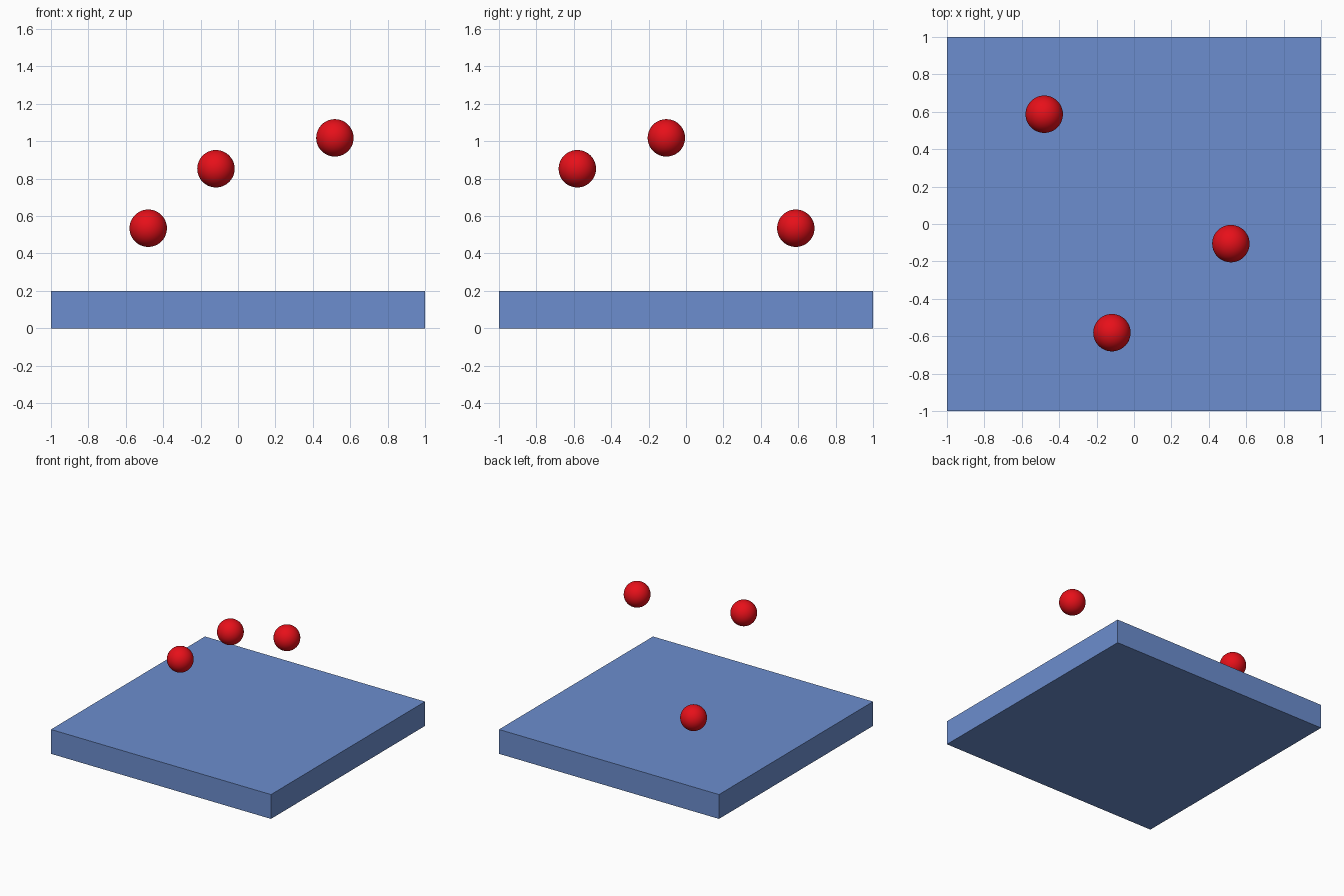
import bpy

if "Cube" in bpy.data.objects:
    bpy.data.objects.remove(bpy.data.objects["Cube"])


def material(name, color):
    mat = bpy.data.materials.new(name)
    mat.diffuse_color = (*color, 1.0)
    mat.use_nodes = True
    mat.node_tree.nodes["Principled BSDF"].inputs["Base Color"].default_value = mat.diffuse_color
    return mat


blue = material("blue", (0.15, 0.27, 0.62))
red = material("red", (0.8, 0.005, 0.01))

# Square base slab
bpy.ops.mesh.primitive_cube_add(size=1, location=(0, 0, 0.1))
slab = bpy.context.object
slab.name = "base_slab"
slab.scale = (2, 2, 0.2)
bpy.ops.object.transform_apply(location=False, rotation=False, scale=True)
slab.data.materials.append(blue)

# Three balls floating above the slab
ball_centres = [(-0.48, 0.587, 0.535), (-0.118, -0.581, 0.853), (0.518, -0.105, 1.018)]
for i, centre in enumerate(ball_centres, 1):
    bpy.ops.mesh.primitive_uv_sphere_add(segments=48, ring_count=24, radius=0.1, location=centre)
    ball = bpy.context.object
    ball.name = f"floating_ball_{i}"
    ball.data.materials.append(red)
    bpy.ops.object.shade_smooth()
